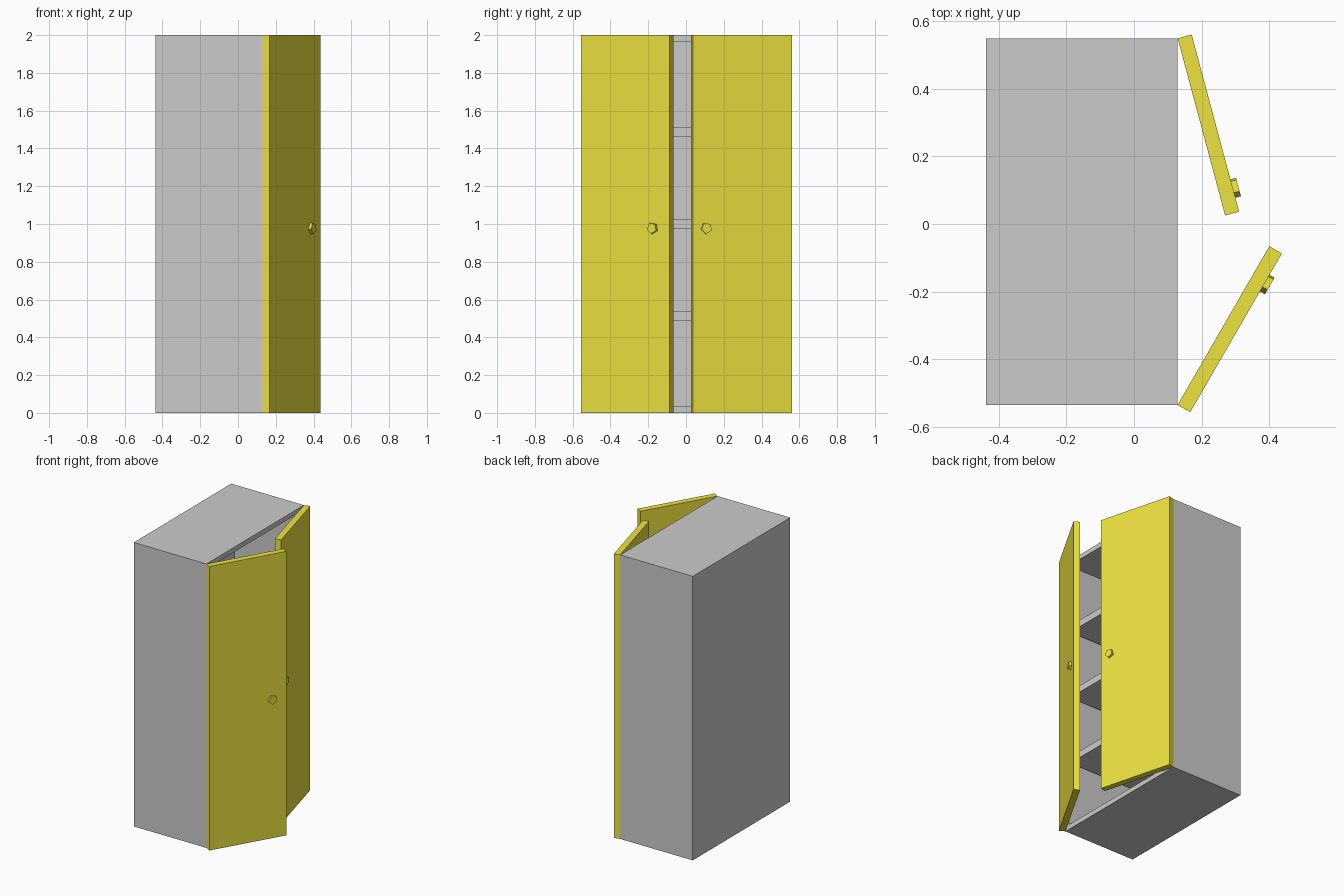
import bpy, bmesh
from math import radians, cos, sin
from mathutils import Vector

if "Cube" in bpy.data.objects:
    bpy.data.objects.remove(bpy.data.objects["Cube"])

T = 0.048                                  # panel thickness
X0, X1, Y0, Y1, H = -0.437, 0.129, -0.535, 0.549, 2.0
DOOR_T = 0.043
DOOR_L = (Y1 - Y0) / 2

yellow = bpy.data.materials.new("yellow_paint")
yellow.diffuse_color = (0.85, 0.77, 0.05, 1)
yellow.use_nodes = True
yellow.node_tree.nodes["Principled BSDF"].inputs["Base Color"].default_value = yellow.diffuse_color


def finish(bm, name, mat=None):
    bmesh.ops.recalc_face_normals(bm, faces=bm.faces[:])
    me = bpy.data.meshes.new(name)
    bm.to_mesh(me)
    bm.free()
    ob = bpy.data.objects.new(name, me)
    bpy.context.collection.objects.link(ob)
    if mat:
        me.materials.append(mat)
    return ob


def box_bm(lo, hi):
    lo, hi = Vector(lo), Vector(hi)
    bm = bmesh.new()
    bmesh.ops.create_cube(bm, size=1)
    bmesh.ops.scale(bm, vec=hi - lo, verts=bm.verts[:])
    bmesh.ops.translate(bm, vec=(lo + hi) / 2, verts=bm.verts[:])
    return bm


# cabinet shell: box whole, hollowed out from its open +x side
bm = box_bm((X0, Y0, 0), (X1, Y1, H))
mouth = max(bm.faces, key=lambda f: f.calc_center_median().x)
bmesh.ops.inset_region(bm, faces=[mouth], thickness=T)
ext = bmesh.ops.extrude_discrete_faces(bm, faces=[mouth])
bmesh.ops.translate(bm, vec=(-(X1 - X0 - T), 0, 0), verts=ext["faces"][0].verts[:])
finish(bm, "cabinet_shell")

# three evenly spaced shelves, flush with the front
step = (H - T) / 4
for i in (1, 2, 3):
    z = i * step
    finish(box_bm((X0 + T, Y0 + T, z), (X1, Y1 - T, z + T)), f"shelf_{i}")


def door(name, hinge_y, side, angle, knob_dist):
    # door leaf, hinged at the local origin
    ya, yb = sorted((0, side * DOOR_L))
    leaf = finish(box_bm((0, ya, 0), (DOOR_T, yb, H)), name, yellow)
    # five-sided knob
    bm = bmesh.new()
    ring = []
    for k in range(5):
        a = radians(-98 + 72 * k)
        ring.append(bm.verts.new((DOOR_T, side * knob_dist + 0.03 * cos(a), 0.978 + 0.03 * sin(a))))
    base = bm.faces.new(ring)
    ext = bmesh.ops.extrude_face_region(bm, geom=[base], use_keep_orig=True)
    bmesh.ops.translate(bm, vec=(0.017, 0, 0),
                        verts=[v for v in ext["geom"] if isinstance(v, bmesh.types.BMVert)])
    knob = finish(bm, name + "_knob", yellow)
    for ob in (leaf, knob):
        ob.location = (X1, hinge_y, 0)
        ob.rotation_euler.z = radians(angle)


door("door_back", Y1, -1, 15, 0.470)
door("door_front", Y0, 1, -30, 0.442)
